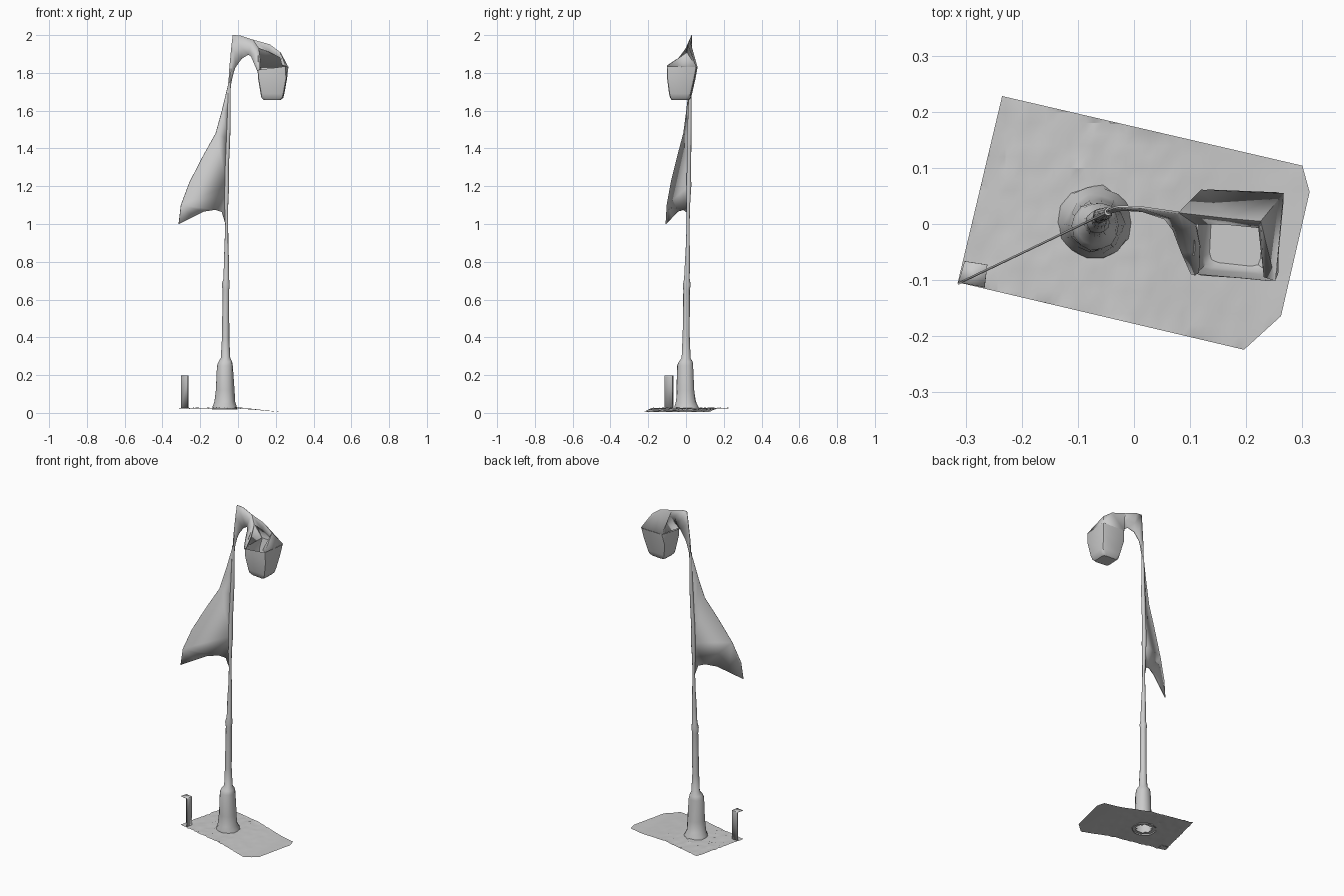
import bpy, bmesh, math, random
from mathutils import Vector, noise

if "Cube" in bpy.data.objects:
    bpy.data.objects.remove(bpy.data.objects["Cube"])

random.seed(4)


def add_mesh(name, verts, faces, thickness=0.0, angle=35):
    me = bpy.data.meshes.new(name)
    me.from_pydata([tuple(v) for v in verts], [], faces)
    finish(me, angle)
    ob = bpy.data.objects.new(name, me)
    bpy.context.collection.objects.link(ob)
    if thickness:
        m = ob.modifiers.new("thin_shell", 'SOLIDIFY')
        m.thickness = thickness
        m.offset = 0
    return ob


def finish(me, angle):
    bm = bmesh.new()
    bm.from_mesh(me)
    bmesh.ops.recalc_face_normals(bm, faces=bm.faces)
    bm.to_mesh(me)
    bm.free()
    me.shade_smooth()
    me.set_sharp_from_angle(angle=math.radians(angle))


def loft(name, rings, closed=True, cap_first=False, cap_last=False, **kw):
    n = len(rings[0])
    verts = [p for ring in rings for p in ring]
    faces = []
    for i in range(len(rings) - 1):
        for j in range(n if closed else n - 1):
            k = (j + 1) % n
            faces.append((i*n + j, i*n + k, (i+1)*n + k, (i+1)*n + j))
    if cap_first:
        faces.append(tuple(range(n))[::-1])
    if cap_last:
        faces.append(tuple((len(rings)-1)*n + j for j in range(n)))
    return add_mesh(name, verts, faces, **kw)


# Ground patch: rough paving, cut to its slanted outline, open under the pole
outline = [(-.235, .228), (.30, .104), (.313, .057), (.262, -.164),
           (.196, -.224), (-.314, -.104)]
bm = bmesh.new()
bmesh.ops.create_grid(bm, x_segments=56, y_segments=40, size=.4)
for i, a in enumerate(outline):
    b = outline[(i + 1) % len(outline)]
    normal = Vector((-(b[1] - a[1]), b[0] - a[0], 0))
    bmesh.ops.bisect_plane(bm, geom=bm.verts[:] + bm.edges[:] + bm.faces[:],
                           plane_co=(*a, 0), plane_no=normal, clear_outer=True)
hole = [f for f in bm.faces
        if (f.calc_center_median() - Vector((-.07, 0, 0))).length < .045]
bmesh.ops.delete(bm, geom=hole, context='FACES')
for v in bm.verts:
    x, y = v.co.x, v.co.y
    drop = min(max((x - .02) / .2, 0), 1)
    rough = noise.noise(Vector((x * 45, y * 45, 0))) * .004
    rough += random.uniform(-.0015, .0015)
    v.co.z = .025 - .02 * drop + rough * (1 - .8 * drop)
    v.co.z = max(v.co.z, 0)
me = bpy.data.meshes.new("ground_patch")
bm.to_mesh(me)
bm.free()
finish(me, 20)
bpy.context.collection.objects.link(bpy.data.objects.new("ground_patch", me))

# Lamp pole and flared foot: (z, centre x, centre y, radius)
profile = [(.018, -.07, .003, .067), (.035, -.07, .002, .062), (.06, -.069, 0, .053),
           (.12, -.068, -.002, .048), (.25, -.068, -.003, .043), (.272, -.067, -.002, .037),
           (.29, -.066, 0, .024), (.40, -.066, .001, .019), (.52, -.065, .002, .018),
           (.65, -.064, .003, .017), (.68, -.064, .004, .021), (.71, -.062, .005, .015),
           (.82, -.061, .008, .013), (.90, -.061, .010, .010), (1.0, -.060, .011, .008),
           (1.1, -.062, .012, .010), (1.2, -.060, .015, .013), (1.3, -.060, .016, .011),
           (1.4, -.055, .017, .011), (1.52, -.050, .019, .011), (1.6, -.048, .020, .009),
           (1.75, -.046, .022, .007)]
rings = []
for z, cx, cy, r in profile:
    ring = []
    for j in range(14):
        a = math.tau * j / 14
        q = r * random.uniform(.94, 1.06)
        ring.append((cx + q * math.cos(a), cy + q * math.sin(a), z))
    rings.append(ring)
loft("pole", rings, cap_last=True, angle=45)

# Flag: flat sheet running diagonally away from the pole
flag_xz = [(-.045, 1.76), (-.056, 1.72), (-.085, 1.60), (-.118, 1.48), (-.185, 1.36),
           (-.257, 1.22), (-.302, 1.10), (-.314, 1.0), (-.24, 1.037), (-.18, 1.066),
           (-.12, 1.075), (-.085, 1.063), (-.066, 1.0), (-.058, 1.0), (-.058, 1.2),
           (-.053, 1.45), (-.047, 1.6)]
add_mesh("flag", [(x, .015 + .478 * (x + .06), z) for x, z in flag_xz],
         [tuple(range(len(flag_xz)))], thickness=.004)

# Arm: twisted sheet from pole top down to the lantern's near left corner
upper = [(-.052, .022, 1.70), (-.046, .025, 1.82), (-.036, .029, 1.93), (-.028, .031, 2.0),
         (.01, .03, 1.998), (.08, .02, 1.975), (.11, 0, 1.93), (.118, -.04, 1.875),
         (.116, -.085, 1.82)]
lower = [(-.042, .022, 1.70), (-.036, .024, 1.75), (-.024, .026, 1.80), (-.013, .028, 1.83),
         (.02, .025, 1.875), (.055, .01, 1.897), (.07, -.01, 1.885), (.085, -.05, 1.85),
         (.102, -.088, 1.81)]
rows = [[u, Vector(u).lerp(Vector(l), .5) + Vector((0, -.004, 0)), l]
        for u, l in zip(upper, lower)]
loft("arm", rows, closed=False, thickness=.004)

# Hood: back slope, right hip, ridge band and left wall; the front stays open
hood = [(.08, .02, 1.975), (.167, .01, 1.95), (.225, .005, 1.907),
        (.11, 0, 1.93), (.165, 0, 1.91), (.222, -.006, 1.88),
        (.12, .06, 1.83), (.266, .054, 1.83), (.252, -.101, 1.835), (.232, -.094, 1.842),
        (.105, -.085, 1.82)]
add_mesh("lantern_hood", hood,
         [(0, 1, 4, 3), (1, 2, 5, 4), (0, 6, 1), (1, 6, 7, 2),
          (2, 7, 8), (2, 8, 9, 5), (0, 3, 6), (3, 10, 6)], thickness=.003, angle=25)


# Lantern body: tapered open-topped box with softened corners
def soft_rect(corners, cut):
    ring = []
    for i, c in enumerate(corners):
        c = Vector(c)
        p, n = Vector(corners[i - 1]), Vector(corners[(i + 1) % 4])
        a, b = c + (p - c).normalized() * cut, c + (n - c).normalized() * cut
        ring += [a, (a + b) / 4 + c / 2, b]
    return ring


def box(x0, x1, y0, y1, z):
    return [(x0, y0 + .005, z), (x1, y0 - .005, z), (x1 + .003, y1 - .003, z),
            (x0 + .004, y1 + .003, z)]


rim = [(.102, -.088, 1.815), (.253, -.103, 1.835), (.268, .056, 1.83), (.12, .062, 1.83)]
rings = [soft_rect(rim, .012),
         soft_rect(box(.106, .257, -.096, .048, 1.77), .014),
         soft_rect(box(.119, .243, -.086, .030, 1.69), .016),
         soft_rect(box(.123, .237, -.081, .025, 1.668), .018),
         soft_rect(box(.134, .225, -.072, .015, 1.657), .016)]
loft("lantern_body", rings, cap_last=True)

# Small bollard: back, right side and top only, cropped at the ground corner
a, b, c, d = (-.302, -.067), (-.262, -.073), (-.267, -.113), (-.313, -.104)
post = [(*p, z) for z in (.022, .19) for p in (a, b, c)]
top = [(*p, .198) for p in (a, b, c, d)]
add_mesh("bollard", post + top,
         [(0, 1, 4, 3), (1, 2, 5, 4), (3, 4, 7, 6), (4, 5, 8, 7), (6, 7, 8, 9)],
         thickness=.002)
